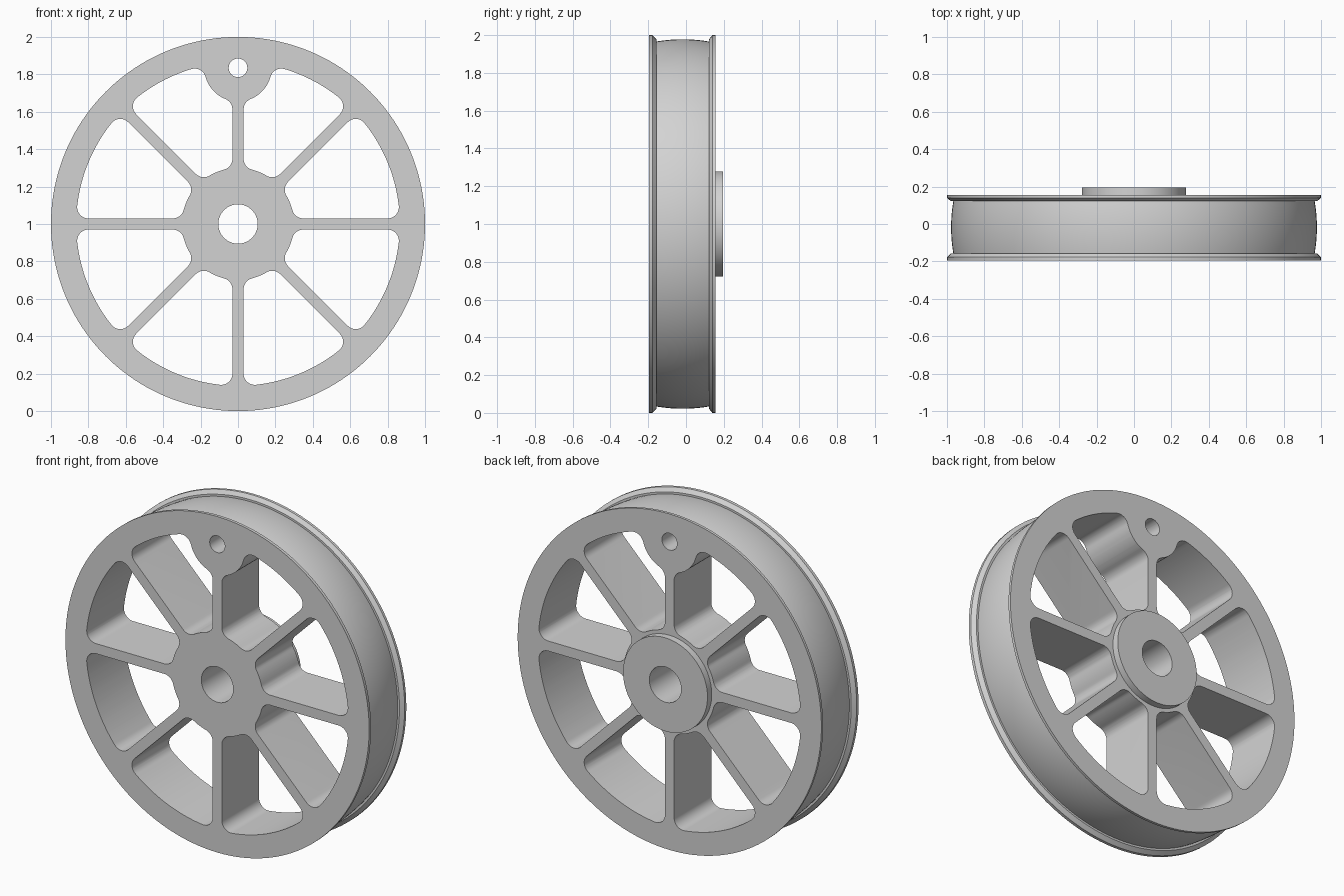
import bpy, bmesh
from math import sin, cos, pi, sqrt, atan2, tau

old = bpy.data.objects.get("Cube")
if old:
    bpy.data.objects.remove(old, do_unlink=True)

CENTRE_Z = 1.0
SPOKES = 8
HUB_R, WINDOW_R = 0.30, 0.865      # inner and outer edge of the windows
HALF_SPOKE, FILLET = 0.03, 0.06
LUG_U, LUG_R, LUG_HOLE = 0.835, 0.18, 0.05
BORE_R, BOSS_R = 0.105, 0.278
FRONT, BACK, BOSS_BACK = -0.195, 0.155, 0.195

grey = bpy.data.materials.new("plain_grey")
grey.use_nodes = True
colour = (0.65, 0.65, 0.65, 1)
grey.diffuse_color = colour
grey.node_tree.nodes["Principled BSDF"].inputs["Base Color"].default_value = colour


def make_object(name, bm):
    bmesh.ops.recalc_face_normals(bm, faces=bm.faces)
    mesh = bpy.data.meshes.new(name)
    bm.to_mesh(mesh)
    bm.free()
    mesh.materials.append(grey)
    obj = bpy.data.objects.new(name, mesh)
    bpy.context.collection.objects.link(obj)
    return obj


def lathe(name, profile, steps=160):
    """Spin a closed (radius, y) profile about the axle."""
    bm = bmesh.new()
    rings = []
    for i in range(steps):
        a = tau * i / steps
        rings.append([bm.verts.new((r * cos(a), y, CENTRE_Z + r * sin(a)))
                      for r, y in profile])
    n = len(profile)
    for i in range(steps):
        p, q = rings[i], rings[(i + 1) % steps]
        for j in range(n):
            k = (j + 1) % n
            bm.faces.new((p[j], p[k], q[k], q[j]))
    return make_object(name, bm)


def arc(u, v, r, start, end, steps=10):
    return [(u + r * cos(start + (end - start) * i / steps),
             v + r * sin(start + (end - start) * i / steps))
            for i in range(steps + 1)]


def window_side(with_lug):
    """Window edge along a spoke that lies on the u axis, from hub to rim."""
    v = HALF_SPOKE + FILLET
    u = sqrt((HUB_R + FILLET) ** 2 - v * v)
    pts = arc(u, v, FILLET, pi + atan2(v, u), 1.5 * pi)
    if not with_lug:
        u = sqrt((WINDOW_R - FILLET) ** 2 - v * v)
        return pts + arc(u, v, FILLET, -pi / 2, atan2(v, u))
    # Spoke to lug fillet, lug arc, then lug to rim fillet
    reach = LUG_R + FILLET
    u1 = LUG_U - sqrt(reach ** 2 - v * v)
    far = WINDOW_R - FILLET
    u2 = (far ** 2 - reach ** 2 + LUG_U ** 2) / (2 * LUG_U)
    v2 = sqrt(far ** 2 - u2 ** 2)
    pts += arc(u1, v, FILLET, -pi / 2, atan2(-v, LUG_U - u1))
    pts += arc(LUG_U, 0, LUG_R, atan2(v, u1 - LUG_U), atan2(v2, u2 - LUG_U))[1:-1]
    return pts + arc(u2, v2, FILLET, atan2(-v2, LUG_U - u2), atan2(v2, u2))


def turn(pts, a):
    return [(u * cos(a) - v * sin(a), u * sin(a) + v * cos(a)) for u, v in pts]


def window(index):
    step = tau / SPOKES
    lug = SPOKES // 4                      # the upright spoke carries the lug
    first = window_side(index == lug)
    second = [(u, -v) for u, v in window_side(index + 1 == lug)]
    a0, a1 = atan2(*first[-1][::-1]), step + atan2(*second[-1][::-1])
    b0, b1 = atan2(*first[0][::-1]), step + atan2(*second[0][::-1])
    loop = first + arc(0, 0, WINDOW_R, a0, a1, 20)[1:-1]
    loop += turn(second, step)[::-1] + arc(0, 0, HUB_R, b1, b0, 8)[1:-1]
    return turn(loop, step * index)


def add_prism(bm, loop, y0=-0.4, y1=0.4):
    near = [bm.verts.new((x, y0, CENTRE_Z + z)) for x, z in loop]
    far = [bm.verts.new((x, y1, CENTRE_Z + z)) for x, z in loop]
    bm.faces.new(near)
    bm.faces.new(far[::-1])
    for i in range(len(loop)):
        j = (i + 1) % len(loop)
        bm.faces.new((near[i], far[i], far[j], near[j]))


# Wheel body: bore, bevelled flanges, crowned tread and rear hub boss
tread_front, tread_back = -0.157, 0.122
crown = []
for i in range(13):
    t = i / 12
    y = tread_front + (tread_back - tread_front) * t
    crown.append((0.966 + 0.012 * (1 - (2 * t - 1) ** 2), y))
profile = [(BORE_R, FRONT), (1, FRONT), (1, -0.177), (0.978, tread_front)]
profile += crown
profile += [(0.978, tread_back), (1, 0.139), (1, BACK),
            (BOSS_R, BACK), (BOSS_R, BOSS_BACK), (BORE_R, BOSS_BACK)]
wheel = lathe("spoked_wheel", profile)

# Windows between the spokes and the hole through the lug
bm = bmesh.new()
for k in range(SPOKES):
    add_prism(bm, window(k))
add_prism(bm, arc(0, LUG_U, LUG_HOLE, 0, tau, 32)[:-1])
cutter = make_object("window_cutter", bm)
cutter.hide_render = True

cut = wheel.modifiers.new("windows", 'BOOLEAN')
cut.operation = 'DIFFERENCE'
cut.solver = 'EXACT'
cut.object = cutter

for obj in bpy.context.selected_objects:
    obj.select_set(False)
bpy.context.view_layer.objects.active = wheel
wheel.select_set(True)
bpy.ops.object.modifier_apply(modifier=cut.name)
bpy.data.objects.remove(cutter, do_unlink=True)
bpy.ops.object.shade_smooth_by_angle(angle=pi / 6)
